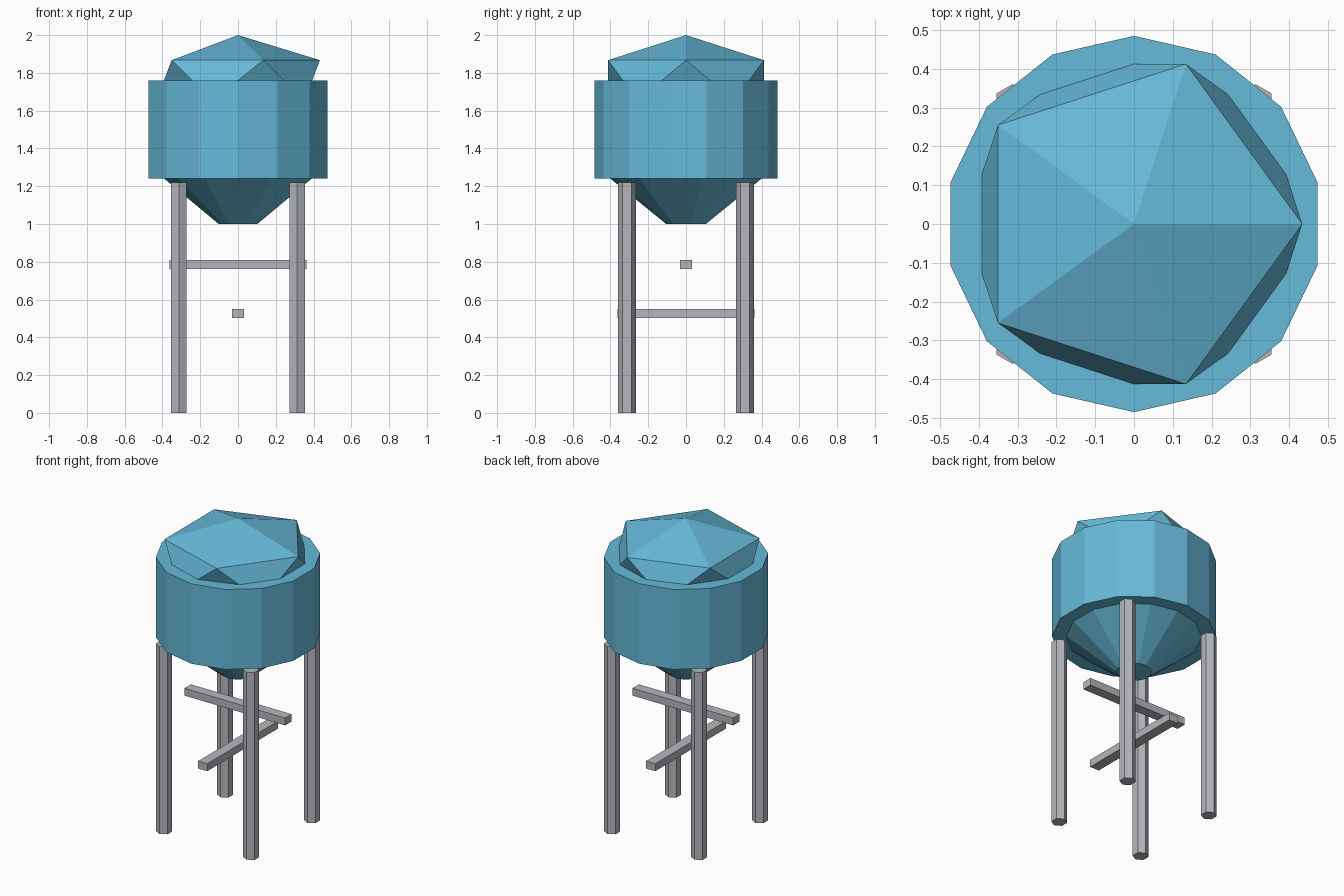
import bpy
from math import pi

cube = bpy.data.objects.get("Cube")
if cube:
    bpy.data.objects.remove(cube, do_unlink=True)


def material(name, rgb):
    mat = bpy.data.materials.new(name)
    mat.use_nodes = True
    colour = (*rgb, 1.0)
    mat.diffuse_color = colour
    mat.node_tree.nodes["Principled BSDF"].inputs["Base Color"].default_value = colour
    return mat


blue = material("tank blue", (0.133, 0.49, 0.70))
grey = material("steel grey", (0.46, 0.47, 0.50))


def finish(name, mat):
    obj = bpy.context.object
    obj.name = obj.data.name = name
    obj.data.materials.clear()
    obj.data.materials.append(mat)
    return obj


def prism(name, mat, sides, r_bottom, r_top, z0, z1, x=0, y=0):
    bpy.ops.mesh.primitive_cone_add(vertices=sides, radius1=r_bottom, radius2=r_top,
                                    depth=z1 - z0, location=(x, y, (z0 + z1) / 2))
    return finish(name, mat)


# Tank body and the hopper tapering below it
SIDES = 14
prism("tank_body", blue, SIDES, 0.485, 0.485, 1.24, 1.76)
prism("hopper_cone", blue, SIDES, 0.105, 0.40, 1.0, 1.24)

# Faceted dome, half sunk into the tank
bpy.ops.mesh.primitive_ico_sphere_add(subdivisions=1, radius=1, location=(0, 0, 1.76))
dome = finish("dome_roof", blue)
dome.scale = (0.485, 0.485, 0.24)

# Four hexagonal legs
for side, x in (("right", -0.313), ("left", 0.313)):
    for end, y in (("front", -0.313), ("back", 0.313)):
        prism(f"{end}_{side}_leg", grey, 6, 0.0475, 0.0475, 0, 1.22, x, y)

# Two crossing braces
for name, z, turn in (("upper_brace", 0.786, 0), ("lower_brace", 0.526, pi / 2)):
    bpy.ops.mesh.primitive_cube_add(size=1, location=(0, 0, z), rotation=(0, 0, turn))
    finish(name, grey).scale = (0.726, 0.066, 0.048)
